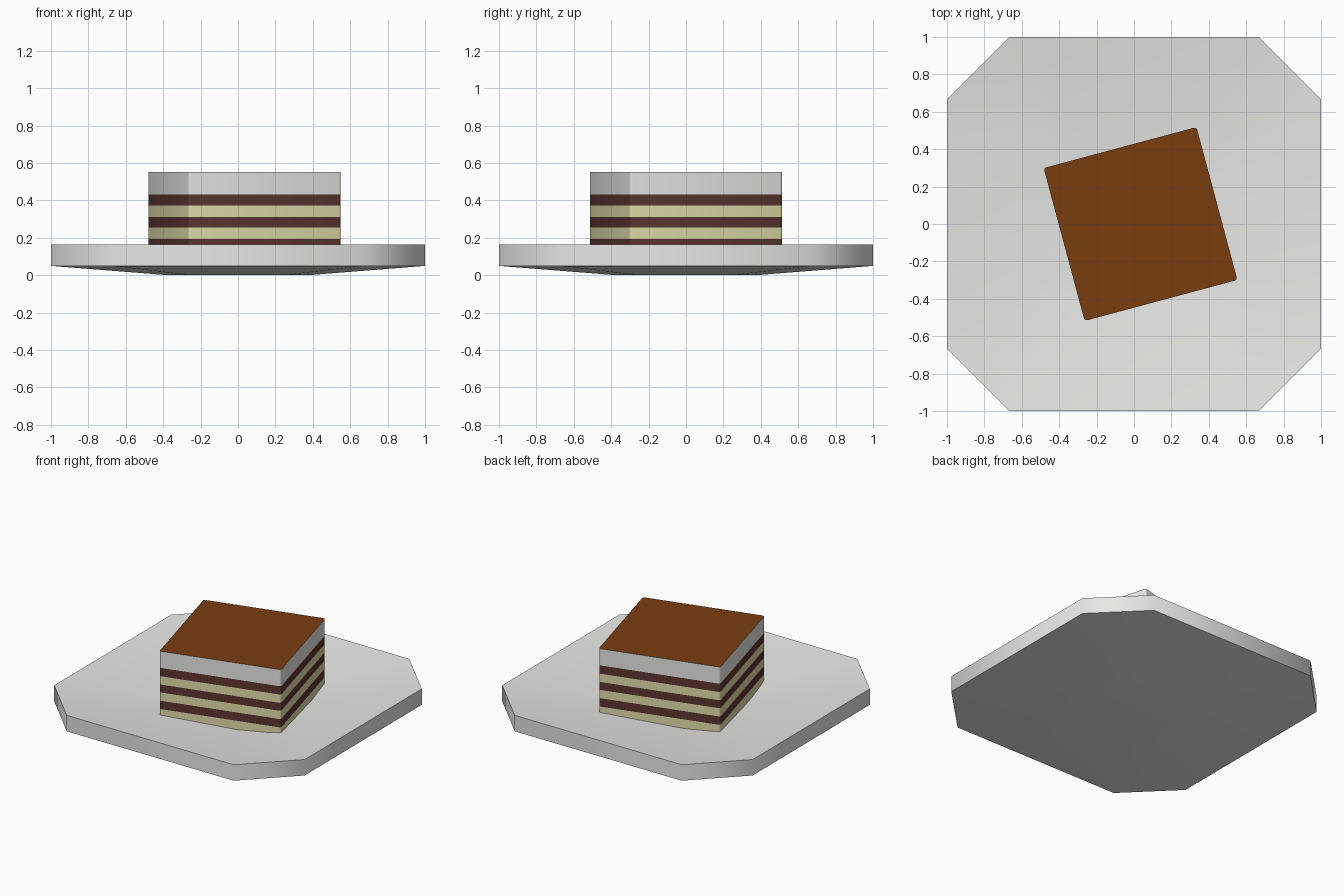
import bpy, bmesh, math

if "Cube" in bpy.data.objects:
    bpy.data.objects.remove(bpy.data.objects["Cube"])


def material(name, rgb):
    m = bpy.data.materials.new(name)
    m.diffuse_color = (*rgb, 1)
    m.use_nodes = True
    m.node_tree.nodes["Principled BSDF"].inputs["Base Color"].default_value = m.diffuse_color
    return m


WHITE = material("white cream", (0.80, 0.80, 0.78))
COCOA = material("cocoa brown", (0.19, 0.048, 0.005))
DARK = material("dark chocolate", (0.105, 0.036, 0.030))
SPONGE = material("pale sponge", (0.76, 0.72, 0.40))
PORCELAIN = material("plate porcelain", (0.80, 0.80, 0.78))


def octagon(r):
    """Square of half width r with its corners cut off."""
    c = r * 0.667
    return [(r, -c), (r, c), (c, r), (-c, r), (-r, c), (-r, -c), (-c, -r), (c, -r)]


def rounded_square(r, bevel, segments=3):
    pts = []
    for k in range(4):
        a0 = k * math.pi / 2
        cx = (r - bevel) * (1 if k in (0, 3) else -1)
        cy = (r - bevel) * (1 if k in (0, 1) else -1)
        for s in range(segments + 1):
            a = a0 + s / segments * math.pi / 2
            pts.append((cx + bevel * math.cos(a), cy + bevel * math.sin(a)))
    return pts


def stack(name, rings, mats, band_mats, cap_mats):
    """Join a list of (outline, z) rings from bottom to top and cap both ends."""
    bm = bmesh.new()
    loops = [[bm.verts.new((x, y, z)) for x, y in pts] for pts, z in rings]
    for lower, upper, mat in zip(loops, loops[1:], band_mats):
        n = len(lower)
        for i in range(n):
            j = (i + 1) % n
            bm.faces.new((lower[i], lower[j], upper[j], upper[i])).material_index = mat
    bm.faces.new(loops[0][::-1]).material_index = cap_mats[0]
    bm.faces.new(loops[-1]).material_index = cap_mats[1]
    bmesh.ops.recalc_face_normals(bm, faces=bm.faces)
    me = bpy.data.meshes.new(name)
    bm.to_mesh(me)
    bm.free()
    for m in mats:
        me.materials.append(m)
    ob = bpy.data.objects.new(name, me)
    bpy.context.collection.objects.link(ob)
    return ob


def smooth(ob, degrees):
    bpy.ops.object.select_all(action="DESELECT")
    ob.select_set(True)
    bpy.context.view_layer.objects.active = ob
    bpy.ops.object.shade_smooth_by_angle(angle=math.radians(degrees))


# Plate: shallow foot, upright rim, dished top
plate = stack("plate",
              [(octagon(0.37), 0.0), (octagon(1.0), 0.05),
               (octagon(1.0), 0.165), (octagon(0.37), 0.07)],
              [PORCELAIN], [0, 0, 0], (0, 0))
smooth(plate, 50)

# Cake: alternating sponge and chocolate, thick cream, cocoa on top
levels = [0.065, 0.135, 0.195, 0.255, 0.312, 0.372, 0.432, 0.552]
outline = rounded_square(0.423, 0.015)
cake = stack("cake", [(outline, z) for z in levels],
             [SPONGE, DARK, WHITE, COCOA],
             [0, 1, 0, 1, 0, 1, 2], (0, 3))
cake.location = (0.035, 0, 0)
cake.rotation_euler.z = math.radians(15)
smooth(cake, 40)
